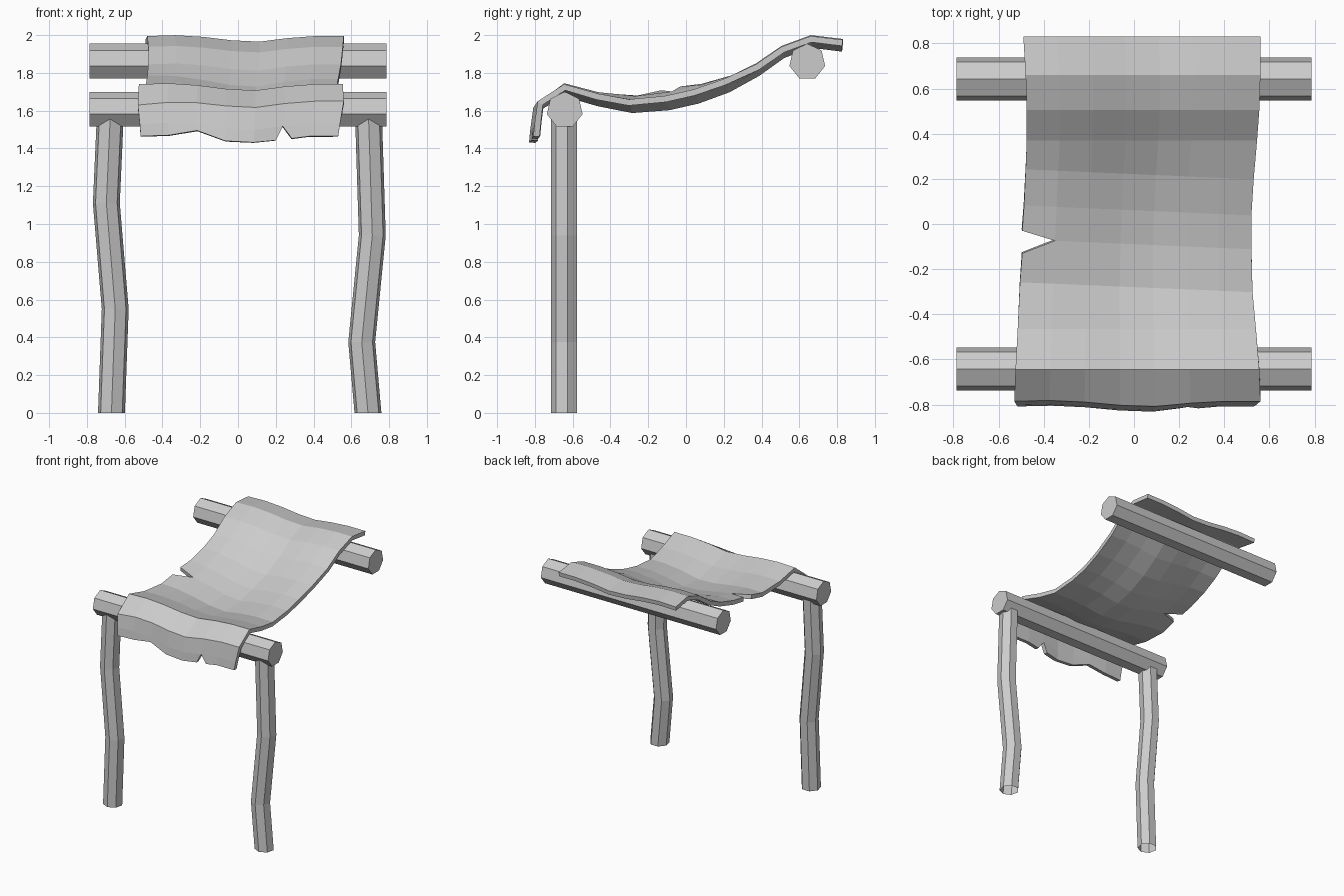
import bpy, bmesh, math

if "Cube" in bpy.data.objects:
    bpy.data.objects.remove(bpy.data.objects["Cube"])


def finish(name, bm):
    me = bpy.data.meshes.new(name)
    bm.normal_update()
    bm.to_mesh(me)
    bm.free()
    ob = bpy.data.objects.new(name, me)
    bpy.context.collection.objects.link(ob)
    return ob


def skin(name, rings, capped):
    """Join rings of points into a faceted tube."""
    bm = bmesh.new()
    vs = [[bm.verts.new(p) for p in r] for r in rings]
    n = len(vs[0])
    for a, b in zip(vs, vs[1:]):
        for i in range(n):
            j = (i + 1) % n
            bm.faces.new((a[i], a[j], b[j], b[i]))
    bm.faces.new(vs[-1])
    if capped:
        bm.faces.new(vs[0][::-1])
    return finish(name, bm)


ANG = [2 * math.pi * i / 7 for i in range(7)]


# Seven-sided crossbars
def bar(name, y, z, r=0.097):
    skin(name, [[(x, y - r * math.sin(-a), z + r * math.cos(a)) for a in ANG][::-1]
                for x in (0.785, -0.785)], True)


bar("front_bar", -0.642, 1.603)
bar("back_bar", 0.642, 1.858)


# Crooked seven-sided legs, hollow at the foot
def leg(name, path, r=0.073):
    skin(name, [[(x + r * math.sin(a), -0.643 - r * math.cos(a), z) for a in ANG]
                for x, z in path], False)


leg("left_leg", [(-0.67, 0), (-0.65, 0.55), (-0.697, 1.11), (-0.675, 1.6)])
leg("right_leg", [(0.688, 0), (0.655, 0.375), (0.711, 0.94), (0.69, 1.6)])

# Hide: rows of (y, z, left x, right x, sag, lift of left side)
ROWS = [
    (-0.808, 1.465, -0.515, 0.53, 1.0, 0),
    (-0.802, 1.53, -0.52, 0.54, 1.0, 0),
    (-0.785, 1.65, -0.53, 0.56, 1.0, -0.02),
    (-0.645, 1.74, -0.525, 0.555, 1.0, 0),
    (-0.465, 1.69, -0.515, 0.54, 1.0, 0.005),
    (-0.28, 1.66, -0.505, 0.525, 1.2, 0.02),
    (-0.09, 1.678, -0.495, 0.52, 1.3, 0.03),
    (0.06, 1.712, -0.487, 0.52, 1.3, 0.03),
    (0.22, 1.767, -0.48, 0.53, 1.2, 0.02),
    (0.37, 1.845, -0.475, 0.545, 1.0, 0),
    (0.505, 1.938, -0.475, 0.555, 0.9, 0),
    (0.66, 1.995, -0.48, 0.56, 0.9, 0),
    (0.83, 1.975, -0.49, 0.56, 0.9, 0),
]
SAG = [0, 0.005, -0.005, -0.025, -0.033, -0.012, 0, 0]
bm = bmesh.new()
grid = []
for i, (y, z, xl, xr, sag, lift) in enumerate(ROWS):
    row = []
    for j, s in enumerate(SAG):
        t = j / 7
        skew = 0.022 * (1 - 2 * t) if 4 < i < 9 else 0
        push = 0.7 * s if i < 3 else 0
        row.append(bm.verts.new((xl + (xr - xl) * t, y + skew + push,
                                 z + s * sag + lift * max(0, 1 - 3 * t))))
    grid.append(row)
faces = [[bm.faces.new((a[j], a[j + 1], b[j + 1], b[j])) for j in range(7)]
         for a, b in zip(grid, grid[1:])]

# Tear in the left edge
v = grid[6][0]
w = bmesh.utils.face_vert_separate(faces[5][0], v)
v.co.y, w.co.y = -0.03, -0.13
v.co.z += 0.02
# Tear in the front flap
v = grid[0][5]
w = bmesh.utils.face_vert_separate(faces[0][4], v)
v.co.x, w.co.x = 0.285, 0.2
w.co.z -= 0.01
# Ragged flap hem
grid[0][2].co.z += 0.035

hide = finish("draped_hide", bm)
sol = hide.modifiers.new("thickness", 'SOLIDIFY')
sol.thickness = 0.033
sol.offset = -1
